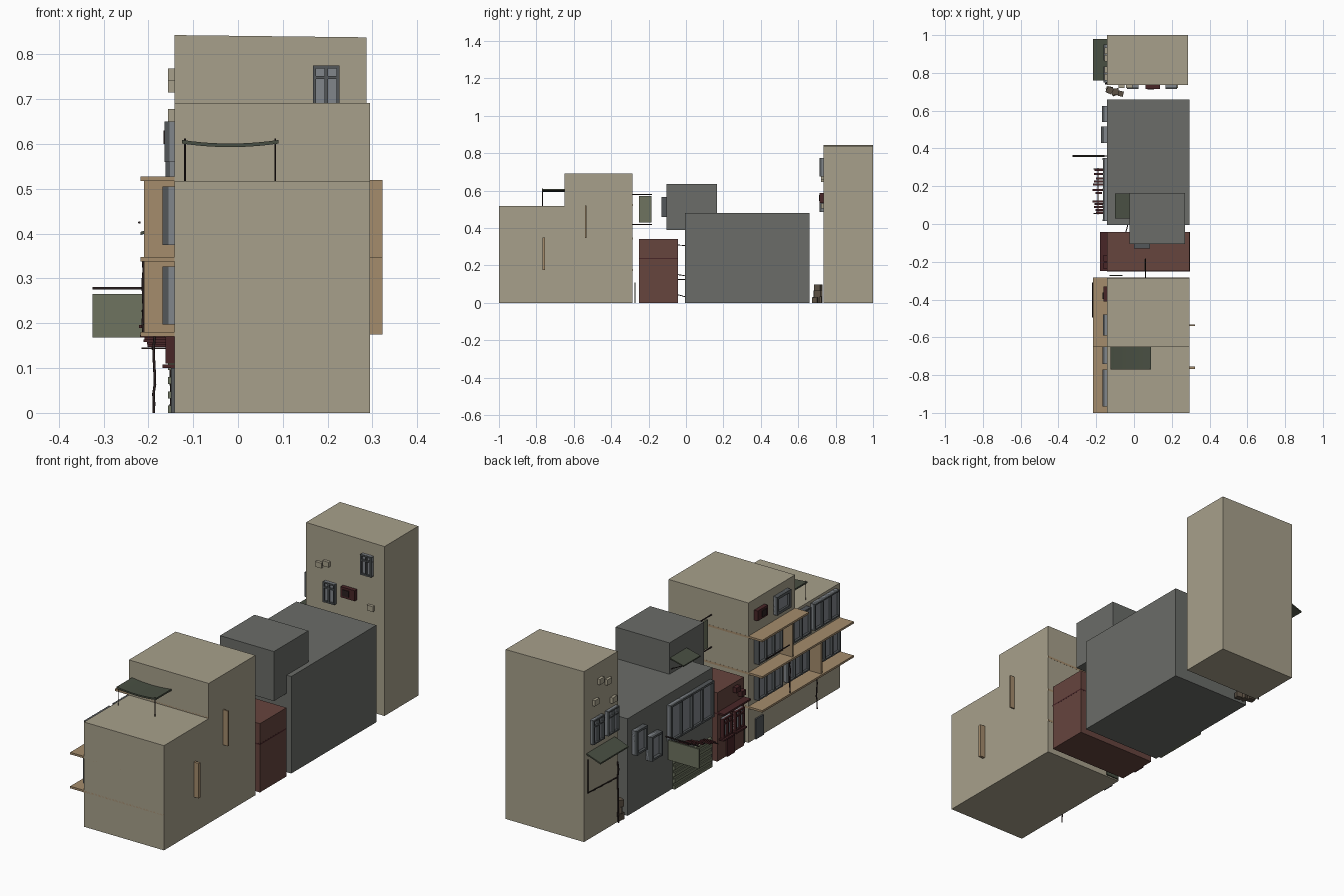
import bpy, bmesh, math, random
from mathutils import Matrix, Vector

if "Cube" in bpy.data.objects:
    bpy.data.objects.remove(bpy.data.objects["Cube"])
random.seed(4)

def mat(name, r, g, b):
    m = bpy.data.materials.new(name)
    m.diffuse_color = [(c / 255) ** 2.2 for c in (r, g, b)] + [1]
    m.use_nodes = True
    m.node_tree.nodes["Principled BSDF"].inputs["Base Color"].default_value = m.diffuse_color
    return m

BEIGE = mat("plaster", 166, 159, 138)
GREY = mat("concrete", 106, 108, 104)
RED = mat("red_brick", 102, 70, 64)
WOOD = mat("wood", 163, 139, 108)
GREEN = mat("olive", 110, 115, 96)
DKGREEN = mat("dark_olive", 74, 80, 68)
FRAME = mat("window_frame", 84, 88, 90)
GLASS = mat("glass", 128, 133, 138)
DKRED = mat("dark_red", 74, 42, 44)
METAL = mat("dark_metal", 48, 38, 38)
JUNK = mat("crate", 92, 82, 70)

def boxes(name, parts, tilt=None):
    """One object from boxes (x0, x1, y0, y1, z0, z1, material)."""
    bm = bmesh.new()
    me = bpy.data.meshes.new(name)
    slots = []
    for x0, x1, y0, y1, z0, z1, m in parts:
        if m not in slots:
            slots.append(m)
            me.materials.append(m)
        mx = Matrix.Translation(((x0 + x1) / 2, (y0 + y1) / 2, (z0 + z1) / 2)) @ \
            Matrix.Diagonal((x1 - x0, y1 - y0, z1 - z0, 1))
        vs = bmesh.ops.create_cube(bm, size=1, matrix=mx)["verts"]
        for f in {f for v in vs for f in v.link_faces}:
            f.material_index = slots.index(m)
    if tilt:
        for v in bm.verts:
            v.co.z += tilt(v.co)
    bm.to_mesh(me)
    bm.free()
    ob = bpy.data.objects.new(name, me)
    bpy.context.collection.objects.link(ob)
    return ob

def box(name, x0, x1, y0, y1, z0, z1, m, tilt=None):
    return boxes(name, [(x0, x1, y0, y1, z0, z1, m)], tilt)

def pipe(name, pts, r=0.003, m=METAL):
    cu = bpy.data.curves.new(name, "CURVE")
    cu.dimensions = "3D"
    cu.bevel_depth, cu.bevel_resolution, cu.use_fill_caps = r, 1, True
    sp = cu.splines.new("POLY")
    sp.points.add(len(pts) - 1)
    for p, q in zip(sp.points, pts):
        p.co = (*q, 1)
    cu.materials.append(m)
    ob = bpy.data.objects.new(name, cu)
    bpy.context.collection.objects.link(ob)

def wobble(x, y, z0, z1, n=8):
    j = lambda: random.uniform(-.002, .002)
    return [(x + j(), y + j(), z0 + (z1 - z0) * i / n) for i in range(n + 1)]

def window(name, face, wall, a0, a1, z0, z1, cols=2, depth=.02, t=.007,
           frame=FRAME, glass=GLASS, transom=True):
    """Framed window standing out of a wall towards -x or -y."""
    cells = [(a0, a1, z0, z1, depth * .5, glass)]
    for i in range(cols + 1):
        c = a0 + t / 2 + (a1 - a0 - t) * i / cols
        cells.append((c - t / 2, c + t / 2, z0, z1, depth, frame))
    bars = [z0, z1 - t] + ([z0 + (z1 - z0) * .7] if transom else [])
    cells += [(a0, a1, z, z + t, depth * .95, frame) for z in bars]
    parts = []
    for p, q, b, e, d, m in cells:
        if face == "x":
            parts.append((wall - d, wall + .004, p, q, b, e, m))
        else:
            parts.append((p, q, wall - d, wall + .004, b, e, m))
    boxes(name, parts)

def aircon(name, face, wall, a, z, w=.08, h=.05, d=.02, m=DKRED):
    parts = []
    for p, q, b, e, k in [(a, a + w, z, z + h, d), (a + w * .15, a + w * .6, z + h * .2, z + h * .8, d + .004)]:
        mm = m if k == d else METAL
        parts.append((wall - k, wall, p, q, b, e, mm) if face == "x" else (p, q, wall - k, wall, b, e, mm))
    boxes(name, parts)

W = -.142  # street wall plane

# Balcony building
box("balcony_house_lower", W, .295, -1, -.285, 0, .518, BEIGE)
box("balcony_house_upper", W, .295, -.65, -.285, .51, .692, BEIGE)
for i, (z, y0) in enumerate([(.17, -1), (.338, -1), (.518, -.65)]):
    box(f"balcony_slab_{i}", -.218, .294, y0, -.2845, z, z + .01, WOOD)
box("balcony_fin_lower", -.21, .322, -.767, -.754, .175, .348, WOOD)
box("balcony_fin_upper", -.21, .322, -.539, -.532, .346, .52, WOOD)
rows = [(.197, [(-.52, -.33, 3), (-.73, -.56, 3), (-.97, -.79, 3)]),
        (.375, [(-.52, -.33, 3), (-.74, -.6, 2), (-.965, -.77, 3)])]
for r, (z, spans) in enumerate(rows):
    for i, (a, b, n) in enumerate(spans):
        window(f"balcony_window_{r}_{i}", "x", W, a, b, z, z + .13, n, .026, transom=False)
window("upper_window", "x", W, -.59, -.48, .56, .65, 1, .022, t=.014, transom=False)
aircon("upper_aircon", "x", W, -.41, .59, .08, .05, .02)
box("side_door", W - .007, W, -.395, -.335, 0, .1, FRAME)
pipe("balcony_post", wobble(-.187, -.755, 0, .17))
pipe("balcony_short_post", wobble(-.212, -.51, .18, .338))
pipe("balcony_rail", [(-.22, -.495, .425), (-.22, -.31, .425)])
box("alley_panel", -.13, -.06, -.276, -.27, 0, .11, DKGREEN)

# Sagging roof canopy on two posts
n = 10
parts = [(-.125 + .215 * i / n, -.125 + .215 * (i + 1) / n, -.77, -.645, .601, .609, DKGREEN) for i in range(n)]
box_can = boxes("roof_canopy", parts, lambda c: -.008 * (1 - ((c.x + .0175) / .1075) ** 2))
for i, x in enumerate((-.118, .083)):
    pipe(f"canopy_post_{i}", [(x, -.767, .515), (x, -.767, .612)], .002)

# Hanging sign in the alley behind the balcony building
box("alley_sign", .056, .064, -.25, -.185, .43, .57, GREEN)
for i, z in enumerate((.42, .58)):
    pipe(f"alley_sign_rod_{i}", [(.06, -.29, z), (.06, -.183, z)])

# Red house
box("red_house", W, .295, -.25, -.042, 0, .34, RED)
box("red_band", W - .002, .2955, -.2505, -.0415, .234, .241, DKRED)
box("red_ledge", -.18, W, -.25, -.042, .234, .243, DKRED)
for i, (a, b) in enumerate([(-.135, -.065), (-.23, -.16)]):
    window(f"red_window_{i}", "x", W, a, b, .11, .205, 2, .02, frame=DKRED)
    box(f"red_window_sill_{i}", W - .026, W, a - .008, b + .008, .1, .108, DKRED)
box("red_door", W - .008, W, -.17, -.11, 0, .085, DKRED)
for i, z in enumerate((.262, .296)):
    box(f"red_meter_{i}", W - .02, W, -.238 + .04 * i, -.205 + .04 * i, z, z + .026, DKRED)
for i, (a, b) in enumerate([(.31, .305), (.152, .143), (.125, .125), (.045, .03)]):
    pipe(f"linking_pipe_{i}", [(-.045, -.05, a), (-.03, .005, b)], .0025)

# Grey shop
box("grey_shop", W, .295, -.005, .66, 0, .48, GREY)
box("roof_room", -.025, .27, -.105, .165, .39, .635, GREY)
box("roof_room_vent", 0, .085, -.13, -.105, .46, .565, FRAME)
box("roof_room_awning", -.1, -.02, .03, .162, .545, .551, DKGREEN, lambda c: .25 * (c.x + .06))
for i, y in enumerate((.04, .152)):
    pipe(f"roof_awning_brace_{i}", [(-.095, y, .538), (-.022, y, .5)], .002)
window("shop_wide_window", "x", W, .015, .35, .25, .43, 4, .024, t=.01, transom=False)
window("shop_window_0", "x", W, .54, .625, .29, .41, 1, .028, t=.01, transom=False)
window("shop_window_1", "x", W, .43, .515, .22, .34, 1, .034, t=.01, transom=False)
boxes("shop_shutter", [(W - (.008 if i % 2 else .014), W, .015, .31, i * .016, (i + 1) * .016, GREEN) for i in range(9)])
box("street_sign", -.325, -.155, .356, .364, .168, .265, GREEN)
pipe("street_sign_rod", [(-.325, .36, .278), (W, .36, .278)])
for i, y in enumerate([.06, .075, .09, .105, .12, .165, .18, .21, .225, .24, .265, .285]):
    z = .15 + .08 * (y - .06) / .225
    a, b = random.uniform(-.222, -.2), random.uniform(-.17, -.145)
    box(f"awning_slat_{i}", a, b, y - .005, y + .005, z - .003, z + .003, DKRED)
for i, y in enumerate((.055, .29)):
    z = .15 + .08 * (y - .06) / .225
    pipe(f"awning_arm_{i}", [(-.215, y, z - .004), (W, y, z - .004)], .0025)
pipe("awning_front_bar", [(-.19, .05, .142), (-.19, .295, .226)], .0025)

# Crates heaped in the gap
for i, (x, y, z, s) in enumerate([(-.13, .71, 0, .034), (-.1, .695, 0, .03), (-.07, .69, 0, .028),
                                  (-.1, .7, .03, .036), (-.13, .71, .034, .03), (-.128, .708, .064, .034)]):
    c = box(f"crate_{i}", -s / 2, s / 2, -s / 2, s / 2, 0, s, JUNK)
    c.location = (x, y, z)
    c.rotation_euler.z = random.uniform(-.6, .6)

# Tall tower with a slightly sloping roof
box("tower", W, .287, .735, 1, 0, .843, BEIGE, lambda c: -.005 if c.z > .4 and c.x > 0 else 0)
F = .735
window("tower_front_window_0", "y", F, .167, .227, .675, .775)
window("tower_front_window_1", "y", F, -.038, .025, .485, .585)
aircon("tower_aircon", "y", F, .06, .535, .078, .052)
for i, (x, z) in enumerate([(-.082, .645), (-.042, .66), (.2, .505)]):
    box(f"tower_front_meter_{i}", x, x + .033, F - .014, F, z, z + .026, BEIGE)
for i, a in enumerate((.865, .75)):
    window(f"tower_side_window_{i}", "x", W, a, a + .085, .465, .585)
for i, (y, z) in enumerate([(.9, .65), (.86, .74), (.8, .715), (.76, .61)]):
    box(f"tower_side_meter_{i}", W - .014, W, y, y + .035, z, z + .028, BEIGE)
box("tower_awning", -.218, W, .76, .98, .41, .417, DKGREEN, lambda c: .35 * (c.x + .18))
pipe("tower_drain", [(-.147, .975, .4), (-.147, .975, .235), (-.147, .742, .225)])
pipe("tower_downpipe", wobble(-.148, .742, 0, .3), .004)
